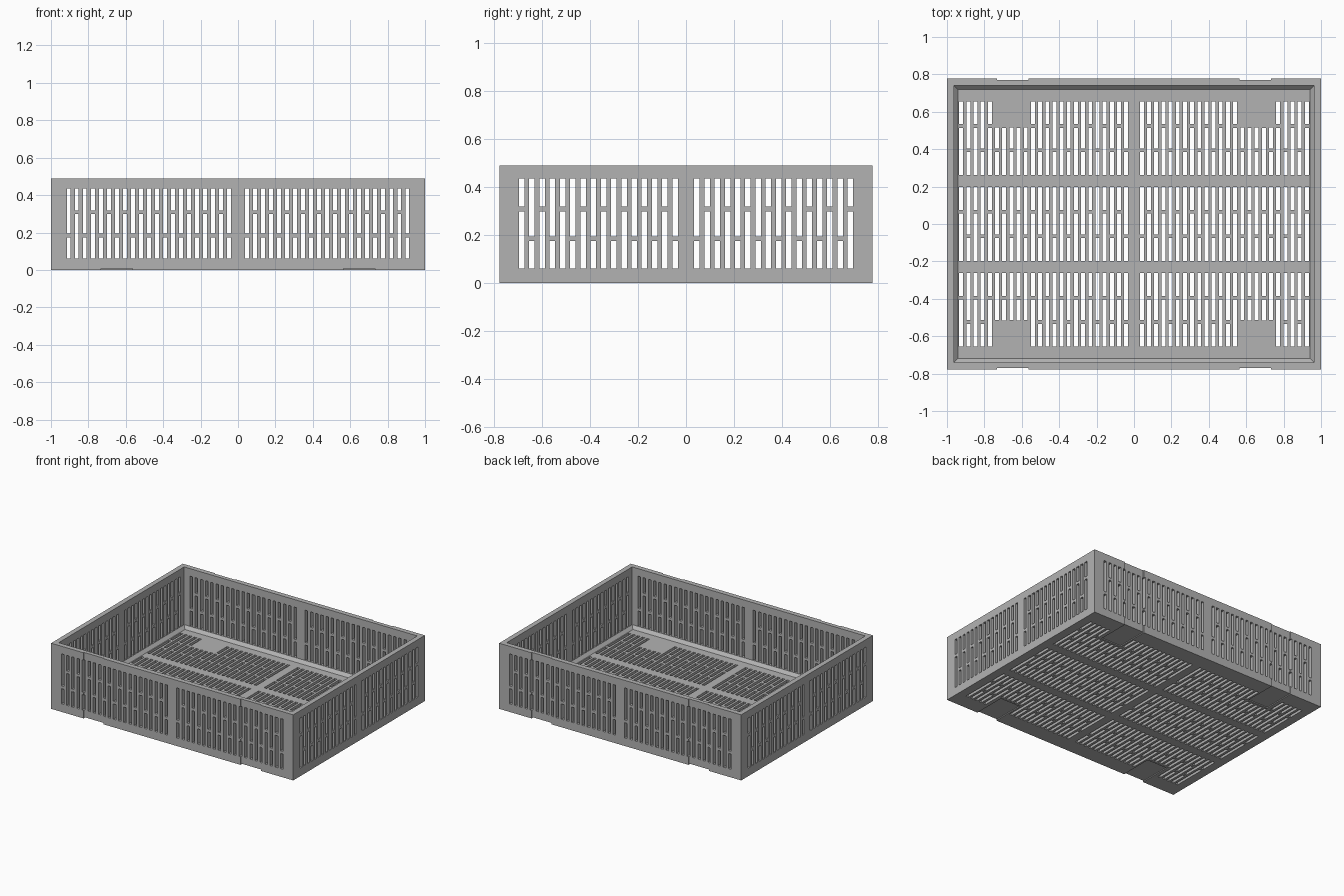
import bpy, bmesh

if "Cube" in bpy.data.objects:
    bpy.data.objects.remove(bpy.data.objects["Cube"])

HX, HY, H = 1.0, 0.777, 0.49      # half length, half width, height
WALL, FLOOR, CHAMFER = 0.037, 0.037, 0.022

grey = bpy.data.materials.new("warm grey plastic")
grey.diffuse_color = (0.45, 0.45, 0.45, 1)
grey.use_nodes = True
grey.node_tree.nodes["Principled BSDF"].inputs["Base Color"].default_value = grey.diffuse_color


def make_object(name, bm):
    bmesh.ops.recalc_face_normals(bm, faces=bm.faces)
    mesh = bpy.data.meshes.new(name)
    bm.to_mesh(mesh)
    bm.free()
    mesh.materials.append(grey)
    obj = bpy.data.objects.new(name, mesh)
    bpy.context.collection.objects.link(obj)
    return obj


def add_box(bm, x0, x1, y0, y1, z0, z1):
    verts = bmesh.ops.create_cube(bm, size=1)["verts"]
    for v in verts:
        v.co.x = x1 if v.co.x > 0 else x0
        v.co.y = y1 if v.co.y > 0 else y0
        v.co.z = z1 if v.co.z > 0 else z0


def split(lo, hi, bridge, half=0.01):
    """Two slot pieces separated by a small bridge."""
    return [(lo, bridge - half), (bridge + half, hi)]


def slot_centres(first, last, count):
    """Index from the outside in, mirrored about the middle."""
    step = (last - first) / (count - 1)
    for i in range(count):
        for side in (-1, 1):
            yield i, side * (last - i * step)


# Tray shell: stacked rectangular rings from the base, over the rim, to the floor
bm = bmesh.new()
rings = []
for inset, z in [(0, 0), (0, H), (WALL, H), (WALL, FLOOR + CHAMFER),
                 (WALL + CHAMFER, FLOOR)]:
    x, y = HX - inset, HY - inset
    rings.append([bm.verts.new(p) for p in
                  [(-x, -y, z), (x, -y, z), (x, y, z), (-x, y, z)]])
for a, b in zip(rings, rings[1:]):
    for i in range(4):
        j = (i + 1) % 4
        bm.faces.new([a[i], a[j], b[j], b[i]])
bm.faces.new(rings[0])
bm.faces.new(rings[-1])
tray = make_object("basket", bm)

# Slots through the front and back walls
front_slots = bmesh.new()
for i, c in slot_centres(0.047, 0.905, 21):
    for z0, z1 in split(0.06, 0.434, 0.184 if i % 2 == 0 else 0.308):
        add_box(front_slots, c - 0.0105, c + 0.0105, -1, 1, z0, z1)

# Slots through the end walls
end_slots = bmesh.new()
for i, c in slot_centres(0.045, 0.684, 16):
    for z0, z1 in split(0.06, 0.434, 0.308 if i % 2 == 0 else 0.184):
        add_box(end_slots, -1.2, 1.2, c - 0.0115, c + 0.0115, z0, z1)

# Three rows of floor slots, shortened over the strap recesses
floor_slots = bmesh.new()
for i, c in slot_centres(0.042, 0.924, 24):
    for mid in (-0.459, 0, 0.459):
        lo, hi = mid - 0.197, mid + 0.197
        if 5 <= i <= 9:
            lo, hi = max(lo, -0.515), min(hi, 0.515)
        bridge = mid + (0.065 if i % 2 == 0 else -0.065)
        for y0, y1 in split(lo, hi, bridge):
            if y1 - y0 > 0.02:
                add_box(floor_slots, c - 0.0105, c + 0.0105, y0, y1, -0.1, 0.05)

# Shallow strap recesses running up the walls and under the floor
recesses = bmesh.new()
for sx in (-1, 1):
    x0, x1 = sorted((sx * 0.565, sx * 0.732))
    for sy in (-1, 1):
        y0, y1 = sorted((sy * (HY - 0.007), sy * 1.0))
        add_box(recesses, x0, x1, y0, y1, -0.2, 0.7)
under = bmesh.new()
for sx in (-1, 1):
    x0, x1 = sorted((sx * 0.565, sx * 0.732))
    for sy in (-1, 1):
        y0, y1 = sorted((sy * 0.53, sy * 1.0))
        add_box(under, x0, x1, y0, y1, -0.2, 0.007)

# Cut everything out of the shell
for name, cut in [("front_slot_cutter", front_slots), ("end_slot_cutter", end_slots),
                  ("floor_slot_cutter", floor_slots), ("wall_recess_cutter", recesses),
                  ("floor_recess_cutter", under)]:
    cutter = make_object(name, cut)
    cutter.hide_render = True
    mod = tray.modifiers.new(name, "BOOLEAN")
    mod.operation = "DIFFERENCE"
    mod.solver = "EXACT"
    mod.object = cutter
    bpy.context.view_layer.objects.active = tray
    bpy.ops.object.modifier_apply(modifier=name)
    bpy.data.objects.remove(cutter)
